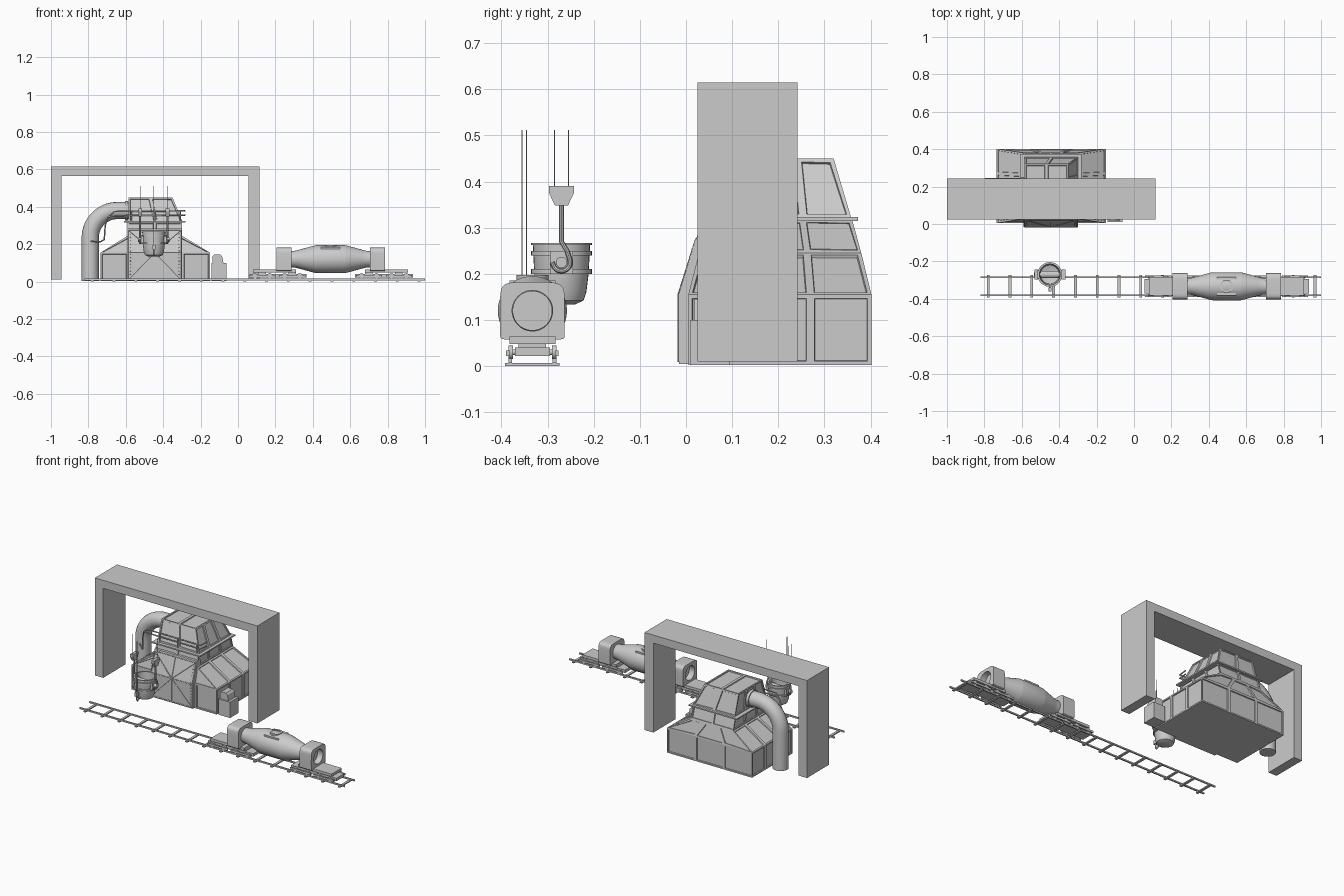
import bpy, bmesh
from math import sin, cos, pi, copysign
from mathutils import Vector

if "Cube" in bpy.data.objects:
    bpy.data.objects.remove(bpy.data.objects["Cube"])


def finish(name, bm, smooth=False):
    me = bpy.data.meshes.new(name)
    bmesh.ops.recalc_face_normals(bm, faces=bm.faces)
    bm.to_mesh(me)
    bm.free()
    ob = bpy.data.objects.new(name, me)
    bpy.context.collection.objects.link(ob)
    if smooth:
        select(ob)
        bpy.ops.object.shade_smooth_by_angle(angle=0.6)
    return ob


def select(ob):
    bpy.ops.object.select_all(action='DESELECT')
    ob.select_set(True)
    bpy.context.view_layer.objects.active = ob


def add_box(bm, x0, x1, y0, y1, z0, z1):
    v = bmesh.ops.create_cube(bm, size=1)['verts']
    bmesh.ops.scale(bm, vec=(x1 - x0, y1 - y0, z1 - z0), verts=v)
    bmesh.ops.translate(bm, vec=((x0 + x1) / 2, (y0 + y1) / 2, (z0 + z1) / 2), verts=v)


def boxes(name, *dims):
    bm = bmesh.new()
    for d in dims:
        add_box(bm, *d)
    return finish(name, bm)


def skin(bm, rings, closed=False):
    """Joins point rings into a surface, capped or looped."""
    vs = [[bm.verts.new(p) for p in r] for r in rings]
    n = len(vs[0])
    for a, b in zip(vs, vs[1:] + (vs[:1] if closed else [])):
        for i in range(n):
            bm.faces.new((a[i], a[(i + 1) % n], b[(i + 1) % n], b[i]))
    if not closed:
        bm.faces.new(vs[0])
        bm.faces.new(vs[-1])


def lathe(name, profile, c, axis='Z', n=32, closed=False):
    """profile: (radius, distance along axis) pairs around point c."""
    put = {'X': lambda u, v, t: (t, u, v), 'Y': lambda u, v, t: (u, t, v),
           'Z': lambda u, v, t: (u, v, t)}[axis]
    bm = bmesh.new()
    skin(bm, [[Vector(c) + Vector(put(r * cos(2 * pi * i / n), r * sin(2 * pi * i / n), t))
               for i in range(n)] for r, t in profile], closed)
    return finish(name, bm, True)


def tube(name, paths, r, res=3):
    cu = bpy.data.curves.new(name, 'CURVE')
    cu.dimensions = '3D'
    cu.bevel_depth, cu.bevel_resolution, cu.use_fill_caps = r, res, True
    for pts in paths:
        s = cu.splines.new('POLY')
        s.points.add(len(pts) - 1)
        for p, q in zip(s.points, pts):
            p.co = (*q, 1)
    ob = bpy.data.objects.new(name, cu)
    bpy.context.collection.objects.link(ob)
    select(ob)
    bpy.ops.object.convert(target='MESH')
    bpy.ops.object.shade_smooth_by_angle(angle=0.6)
    return ob


def rect(x0, x1, y0, y1, z):
    return [Vector(p) for p in ((x0, y0, z), (x1, y0, z), (x1, y1, z), (x0, y1, z))]


def panelled(name, lo, hi, cols, top=0, border=.012):
    """Tapered block whose sides are divided into framed, recessed panels."""
    bm = bmesh.new()
    quads = [(lo[i], lo[(i + 1) % 4], hi[(i + 1) % 4], hi[i], cols[i]) for i in range(4)]
    quads.append((*hi, max(top, 1)))
    panels = []
    for k, (a, b, c, d, n) in enumerate(quads):
        for j in range(n):
            p, q = j / n, (j + 1) / n
            f = bm.faces.new([bm.verts.new(v) for v in
                              (a.lerp(b, p), a.lerp(b, q), d.lerp(c, q), d.lerp(c, p))])
            if k < 4 or top:
                panels.append(f)
    bm.faces.new([bm.verts.new(v) for v in reversed(lo)])
    bm.normal_update()
    bmesh.ops.inset_individual(bm, faces=panels, thickness=border, depth=0)
    bmesh.ops.inset_individual(bm, faces=panels, thickness=.002, depth=-.006)
    bmesh.ops.remove_doubles(bm, verts=bm.verts, dist=1e-5)
    return finish(name, bm)


# Gantry frame over the furnace house
bm = bmesh.new()
outline = [(-1, .01), (-1, .615), (.115, .615), (.115, .01), (.055, .01), (.055, .565), (-.943, .565), (-.943, .01)]
skin(bm, [[(x, y, z) for x, z in outline] for y in (.025, .242)])
finish("gantry_frame", bm)

# Furnace house: base, hipped shoulders, neck, top
base0, base1 = rect(-.735, -.15, .005, .402, .002), rect(-.735, -.15, .005, .402, .155)
neck0, neck1 = rect(-.59, -.30, .028, .38, .245), rect(-.59, -.30, .04, .36, .318)
panelled("furnace_base", base0, base1, (4, 3, 3, 3))
panelled("furnace_shoulders", base1, neck0, (1, 3, 3, 3))
panelled("furnace_neck", neck0, neck1, (2, 3, 2, 3), border=.010)
panelled("furnace_top", rect(-.585, -.298, .045, .358, .322), rect(-.585, -.35, .085, .32, .45),
         (2, 3, 2, 3), top=2)
boxes("furnace_platform", (-.61, -.28, .025, .373, .315, .323))

# Front hood with crossed braces, border strips and rivets
bm = bmesh.new()
hood = [(.06, .002), (-.015, .005), (-.015, .155), (.025, .285), (.06, .285)]
skin(bm, [[(x, y, z) for y, z in hood] for x in (-.59, -.30)])
finish("front_hood", bm)
mid, fold, head = -.445, (-.016, .155), (.022, .275)
tube("hood_braces", [[(mid + s * .14, -.016, .01), (mid, *fold), (mid - s * .14, *head)] for s in (-1, 1)]
     + [[(x, -.016, .01), (x, *fold), (x, *head)] for x in (-.585, mid, -.305)]
     + [[(-.585, *p), (-.305, *p)] for p in ((-.016, .012), fold, head)], .0025, 1)
bm = bmesh.new()
for x in (-.575, -.315):
    for i in range(14):
        z = .02 + i * .018
        y = -.016 + max(0, z - .155) * .308
        v = bmesh.ops.create_icosphere(bm, subdivisions=1, radius=.0025)['verts']
        bmesh.ops.translate(bm, vec=(x, y, z), verts=v)
finish("hood_rivets", bm)

# Exhaust duct and flanges
arc = [(-.645 - .145 * cos(a * pi / 32), .2, .235 + .145 * sin(a * pi / 32)) for a in range(17)]
tube("exhaust_duct", [[(-.79, .2, .002)] + arc + [(-.56, .2, .38)]], .046, 6)
lathe("duct_collar", [(.052, -.008), (.052, .008)], (-.595, .2, .38), 'X')

# Service pipes along the front of the house
tube("service_pipes", [[(-.785, .155, .215), (-.735, .11, .213), (-.715, .09, .225), (-.71, .08, .30),
                        (-.695, .07, .345), (-.66, .055, .375 - d), (-.29, .045, .378 - d),
                        (-.285, .1, .378 - d)] for d in (0, .022)]
     + [[(x, .045, .32), (x, .045, .378)] for x in (-.57, -.445, -.31)], .004)

# Control cabinet
boxes("cabinet_base", (-.142, -.062, .01, .095, .002, .10))
bm = bmesh.new()
cap = [(-.135, .10), (-.135, .138), (-.128, .145), (-.095, .145), (-.085, .135), (-.078, .10)]
skin(bm, [[(x, y, z) for x, z in cap] for y in (.018, .085)])
finish("cabinet_head", bm)

# Track
ry = (-.285, -.381)
boxes("rails", *[(-.82, 1, y - .004, y + .004, .007, .016) for y in ry])
boxes("sleepers", *[(-.787 + i * .1165, -.772 + i * .1165, -.392, -.274, 0, .007) for i in range(16)])

# Torpedo car: vessel, mouth, end housings
cx, cy, cz = .495, -.333, .12
lathe("torpedo_vessel", [(.043, -.255), (.045, -.19), (.05, -.17), (.073, -.085), (.075, -.075), (.075, .075),
                         (.073, .085), (.05, .17), (.045, .19), (.043, .255)], (cx, cy, cz), 'X', 40)
boxes("vessel_mouth_plate", (.445, .545, cy - .05, cy + .05, .165, .185))
lathe("vessel_mouth_ring", [(.035, .18), (.035, .197), (.025, .197), (.025, .18)], (cx, cy, 0), closed=True)


def rounded(r):
    pts = []
    for i in range(48):
        c, s = cos(2 * pi * i / 48), sin(2 * pi * i / 48)
        e = .35 if s > 0 else .08
        pts.append((copysign(abs(c) ** e * .07, c), copysign(abs(s) ** e * .062, s)) if r is None else (c * r, s * r))
    return pts


for side, s in (("left", -1), ("right", 1)):
    bm = bmesh.new()
    ends = (cx + s * .21, cx + s * .29)
    loops = [(ends[0], None), (ends[1], None), (ends[1], .044), (ends[0], .044)]
    skin(bm, [[(x, cy + u, cz + v) for u, v in rounded(r)] for x, r in loops], True)
    finish(side + "_end_housing", bm, True)
    # Bogie decks, side frames and wheels
    b = cx + s * .285
    d = cx + s * .30
    boxes(side + "_bogie_deck", (d - .115, d + .115, cy - .05, cy + .05, .048, .064))
    boxes(side + "_bogie_frame", (b - .155, b + .155, cy - .038, cy + .038, .022, .04),
          *[(b + k * .08 - .07, b + k * .08 + .07, y - .004, y + .004, .022, .034)
            for k in (-1, 1) for y in (cy - .053, cy + .053)],
          *[(b + k * .08 - .02, b + k * .08 + .02, cy - .03, cy + .03, .038, .05) for k in (-1, 1)])
    for i in range(4):
        x = b - .12 + i * .08
        lathe(f"{side}_axle_{i}", [(.015, -.052), (.015, -.042), (.006, -.042), (.006, .042), (.015, .042),
                                   (.015, .052)], (x, cy, .03), 'Y', 16)

# Hanging ladle
lx, ly = -.45, -.27
lathe("ladle_pot", [(.03, .134), (.048, .142), (.054, .16), (.059, .20), (.062, .262), (.066, .262), (.066, .267),
                    (.056, .267), (.05, .17), (.02, .16)], (lx, ly, 0))
for i, z in enumerate((.205, .245)):
    lathe(f"ladle_band_{i}", [(.055, z - .005), (.066, z - .005), (.066, z + .005), (.055, z + .005)],
          (lx, ly, 0), closed=True)
lathe("ladle_trunnion", [(.012, -.085), (.012, -.05), (.02, -.05), (.02, .05), (.012, .05), (.012, .085)],
      (lx, ly, .225), 'X', 16)
boxes("ladle_brackets", *[(lx + s * .06 - .008, lx + s * .06 + .008, ly - .025, ly + .025, .20, .25) for s in (-1, 1)])

# Lifting hooks, hanger blocks and cables
for side, s in (("left", -1), ("right", 1)):
    x = lx + s * .073
    hook = [(x, ly + .019 * cos(a * pi / 10), .225 + .019 * sin(a * pi / 10)) for a in range(7, -9, -1)]
    hook = [(x, ly, .35), (x, ly, .27)] + [(x, ly + .012, .25)] + hook[6:] + [(x, ly - .02, .225)]
    tube(side + "_hook", [hook], .0055)
    bm = bmesh.new()
    block = [(-.027, .39), (.027, .39), (.027, .375), (.014, .348), (-.014, .348), (-.027, .375)]
    skin(bm, [[(x + t, ly + u, z) for u, z in block] for t in (-.01, .01)])
    finish(side + "_hanger_block", bm)
tube("cables", [[(lx + s * .073, ly + u, .385), (lx + s * .073, ly + u, .512)] for s in (-1, 1) for u in (-.015, .015)]
     + [[(lx, y, .19), (lx, y, .512)] for y in (-.356, -.346)], .0013, 1)

# Tipping hook on the pot's front
boxes("tipping_block", (lx - .008, lx + .008, -.362, -.34, .172, .195))
tube("tipping_hook", [[(lx, -.351, .175), (lx, -.351, .15), (lx, -.343, .14), (lx, -.332, .145), (lx, -.322, .16)]], .004)
